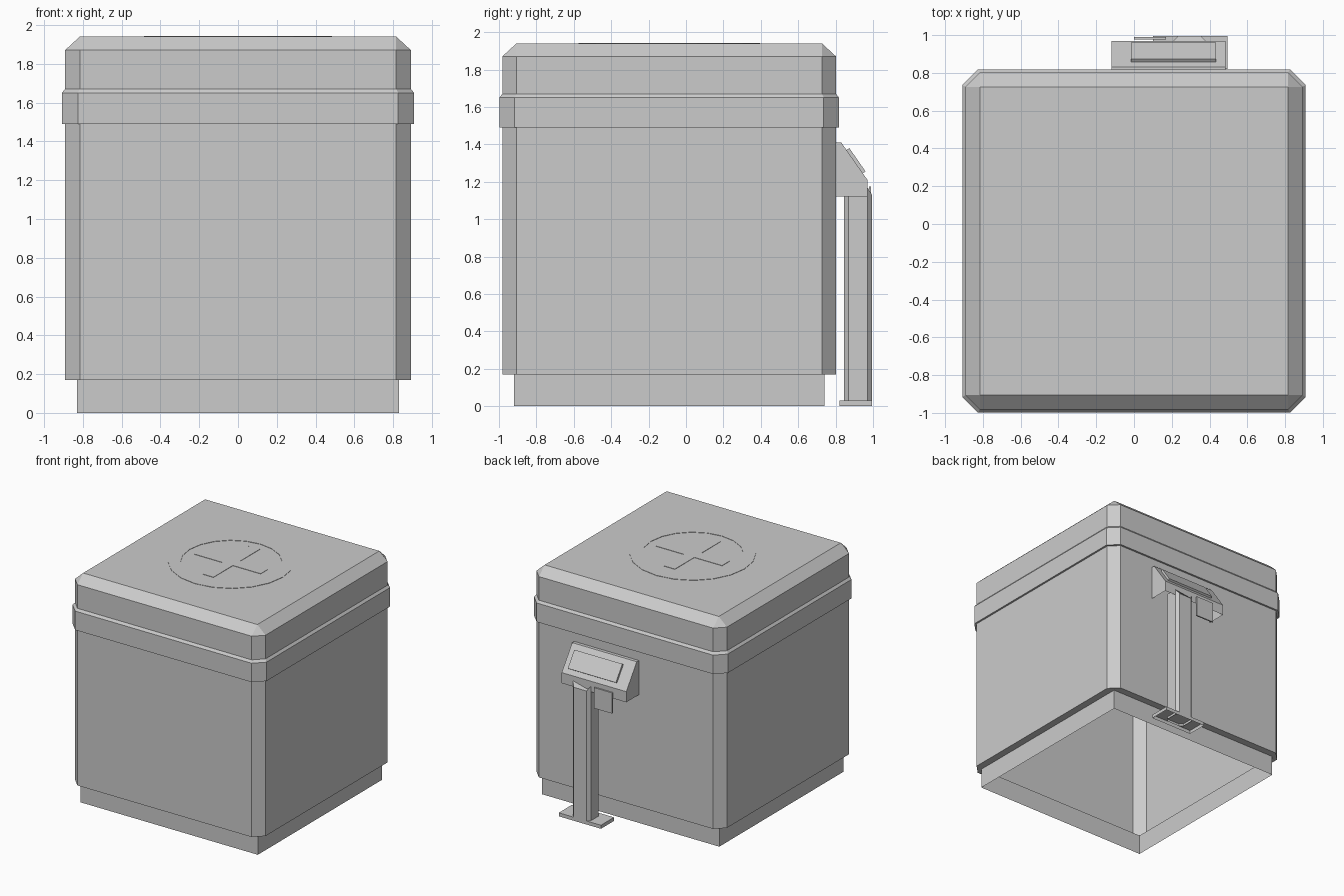
import bpy, bmesh, math

if "Cube" in bpy.data.objects:
    bpy.data.objects.remove(bpy.data.objects["Cube"])

grey = bpy.data.materials.new("plain_grey")
grey.diffuse_color = (0.6, 0.6, 0.6, 1)
grey.use_nodes = True
grey.node_tree.nodes["Principled BSDF"].inputs["Base Color"].default_value = grey.diffuse_color
CY = -0.09      # centre of the cabinet in y
TOP = 1.94


def finish(name, bm):
    bmesh.ops.remove_doubles(bm, verts=bm.verts, dist=1e-5)
    bmesh.ops.recalc_face_normals(bm, faces=bm.faces)
    mesh = bpy.data.meshes.new(name)
    bm.to_mesh(mesh)
    bm.free()
    mesh.materials.append(grey)
    obj = bpy.data.objects.new(name, mesh)
    bpy.context.collection.objects.link(obj)
    return obj


def loft(name, rings, cap_top=True, cap_bottom=True):
    """Skin a list of equal-length point rings."""
    bm = bmesh.new()
    loops = [[bm.verts.new(p) for p in ring] for ring in rings]
    n = len(loops[0])
    for a, b in zip(loops, loops[1:]):
        for i in range(n):
            j = (i + 1) % n
            bm.faces.new((a[i], a[j], b[j], b[i]))
    if cap_bottom:
        bm.faces.new(loops[0][::-1])
    if cap_top:
        bm.faces.new(loops[-1])
    bmesh.ops.dissolve_degenerate(bm, edges=bm.edges, dist=1e-5)
    return finish(name, bm)


def octagon(hx, hy, c, z, cx=0.0, cy=CY):
    """Rectangle with corners cut by c."""
    pts = [(hx, -hy + c), (hx, hy - c), (hx - c, hy), (-hx + c, hy),
           (-hx, hy - c), (-hx, -hy + c), (-hx + c, -hy), (hx - c, -hy)]
    return [(cx + x, cy + y, z) for x, y in pts]


def rect(x0, x1, y0, y1, z):
    return [(x0, y0, z), (x1, y0, z), (x1, y1, z), (x0, y1, z)]


def prism_x(name, profile, x0, x1, open_edge=None):
    """Extrude a (y, z) profile along x, optionally leaving one side open."""
    bm = bmesh.new()
    a = [bm.verts.new((x0, y, z)) for y, z in profile]
    b = [bm.verts.new((x1, y, z)) for y, z in profile]
    n = len(a)
    for i in range(n):
        if i != open_edge:
            j = (i + 1) % n
            bm.faces.new((a[i], a[j], b[j], b[i]))
    bm.faces.new(a[::-1])
    bm.faces.new(b)
    return finish(name, bm)


# Hollow cabinet shell: ledge, walls, raised band, bevelled lid
sections = [(0.83, 0.0, 0.17), (0.892, 0.076, 0.17), (0.892, 0.076, 1.49),
            (0.908, 0.082, 1.49), (0.908, 0.082, 1.65), (0.892, 0.076, 1.67),
            (0.892, 0.076, 1.87), (0.816, 0.0, TOP)]
loft("cabinet", [octagon(h, h, c, z) for h, c, z in sections],
     cap_bottom=False)

# Open plinth under the cabinet
loft("plinth", [rect(-0.83, 0.83, CY - 0.83, CY + 0.83, z) for z in (0, 0.17)],
     cap_top=False, cap_bottom=False)

# Ring plate on the lid


def circle(r, z, n=20):
    return [(r * math.cos(2 * math.pi * i / n),
             CY + r * math.sin(2 * math.pi * i / n), z) for i in range(n)]


loft("lid_ring", [circle(0.485, TOP), circle(0.485, TOP + 0.003),
                  circle(0.39, TOP + 0.003), circle(0.39, TOP)],
     cap_top=False, cap_bottom=False)

# Cross plate on the lid
w, r = 0.05, 0.31
quarter = [(r, -w), (r, w), (w, w)]
outline = []
for k in range(4):
    for x, y in quarter:
        for _ in range(k):
            x, y = -y, x
        outline.append((x, CY + y))
loft("lid_cross", [[(x, y, z) for x, y in outline] for z in (TOP, TOP + 0.003)],
     cap_bottom=False)

# Control housing on the back, open underneath
prism_x("control_housing", [(0.80, 1.12), (0.80, 1.41), (0.83, 1.41),
                            (0.97, 1.21), (0.97, 1.12)], -0.12, 0.485, open_edge=4)

# Screen panel lying on the sloped face
prism_x("control_screen", [(0.858, 1.37), (0.873, 1.38),
                           (0.960, 1.255), (0.945, 1.245)], -0.015, 0.435)

# Small card below the housing
loft("card", [rect(0.0, 0.17, 0.978, 0.990, z) for z in (1.0, 1.175)])

# Chamfered post with a sloped tip
post_top = [(x, y, 1.13 if y > 0.98 else 1.17)
            for x, y, z in octagon(0.085, 0.075, 0.025, 0, 0.295, 0.92)]
loft("post", [octagon(0.085, 0.075, 0.025, 0.01, 0.295, 0.92), post_top],
     cap_bottom=False)

# Foot plate, open underneath
loft("foot", [rect(0.10, 0.495, 0.82, 0.995, z) for z in (0, 0.03)],
     cap_bottom=False)
